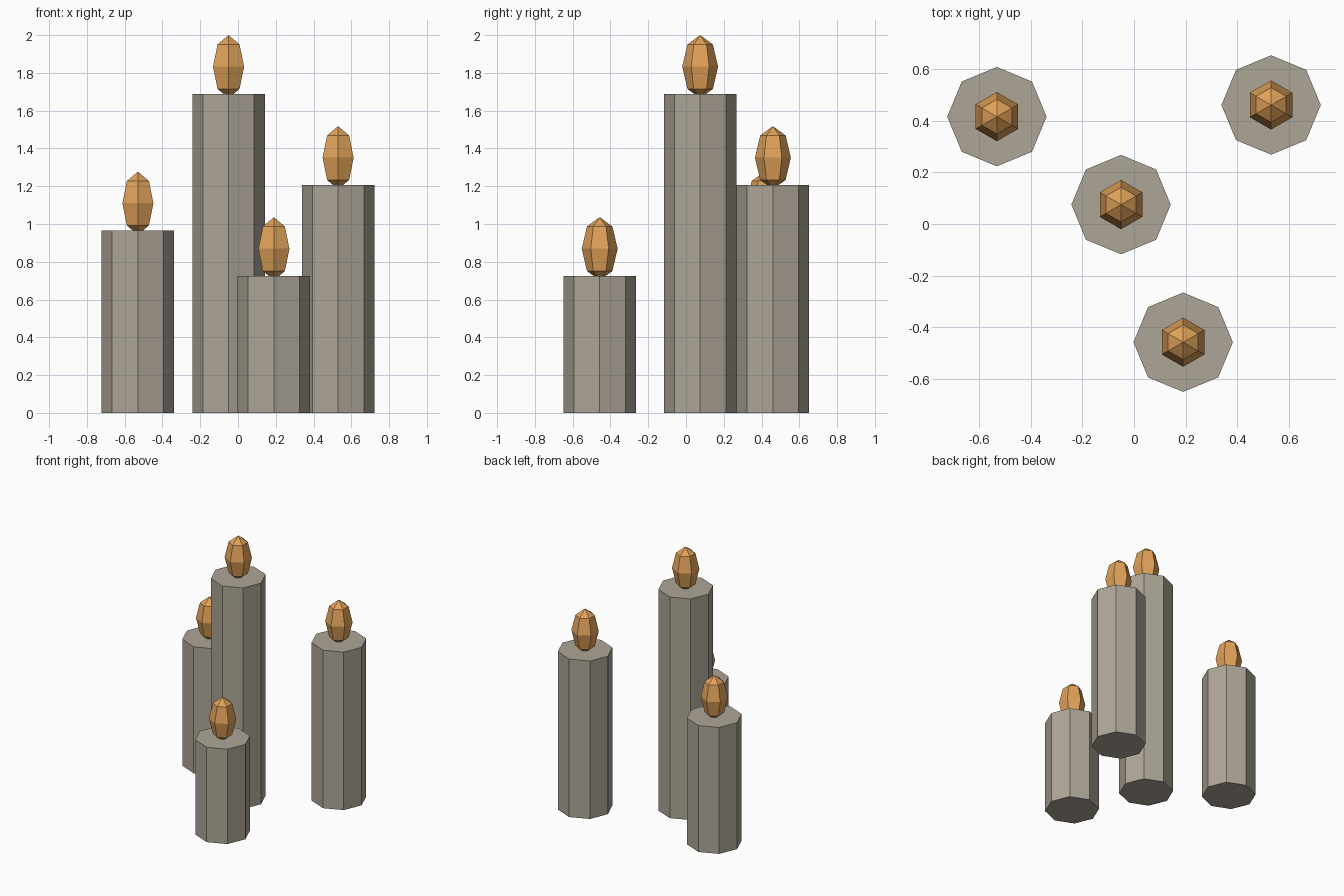
import bpy
from math import pi

default = bpy.data.objects.get("Cube")
if default:
    bpy.data.objects.remove(default, do_unlink=True)


def make_material(name, rgb):
    mat = bpy.data.materials.new(name)
    mat.use_nodes = True
    colour = (*rgb, 1)
    mat.diffuse_color = colour
    mat.node_tree.nodes["Principled BSDF"].inputs["Base Color"].default_value = colour
    return mat


wax = make_material("grey wax", (0.42, 0.38, 0.31))
fire = make_material("orange flame", (0.75, 0.36, 0.10))

RADIUS = 0.192          # candle body
FLAME_RADIUS = 0.095
FLAME_HALF = 0.167      # half the flame's height
FLAME_RISE = 0.145      # flame centre above the candle top


def finish(name, mat):
    obj = bpy.context.object
    obj.name = name
    obj.data.materials.append(mat)
    bpy.ops.object.shade_flat()
    return obj


def candle(name, x, y, height):
    # Octagonal wax body with a corner on each axis
    bpy.ops.mesh.primitive_cylinder_add(
        vertices=8, radius=RADIUS, depth=height, location=(x, y, height / 2))
    finish(name + "_candle", wax)

    # Six-sided flame, its tip sunk slightly into the wax
    bpy.ops.mesh.primitive_uv_sphere_add(
        segments=6, ring_count=4, radius=1, location=(x, y, height + FLAME_RISE))
    flame = finish(name + "_flame", fire)
    flame.scale = (FLAME_RADIUS, FLAME_RADIUS, FLAME_HALF)
    # Turn a corner towards the front
    if max(v.co.y for v in flame.data.vertices) < 0.95:
        flame.rotation_euler.z = pi / 2


candle("tall", -0.05, 0.075, 1.688)
candle("left_back", 0.53, 0.46, 1.206)
candle("right_back", -0.53, 0.415, 0.965)
candle("short_front", 0.19, -0.457, 0.724)
